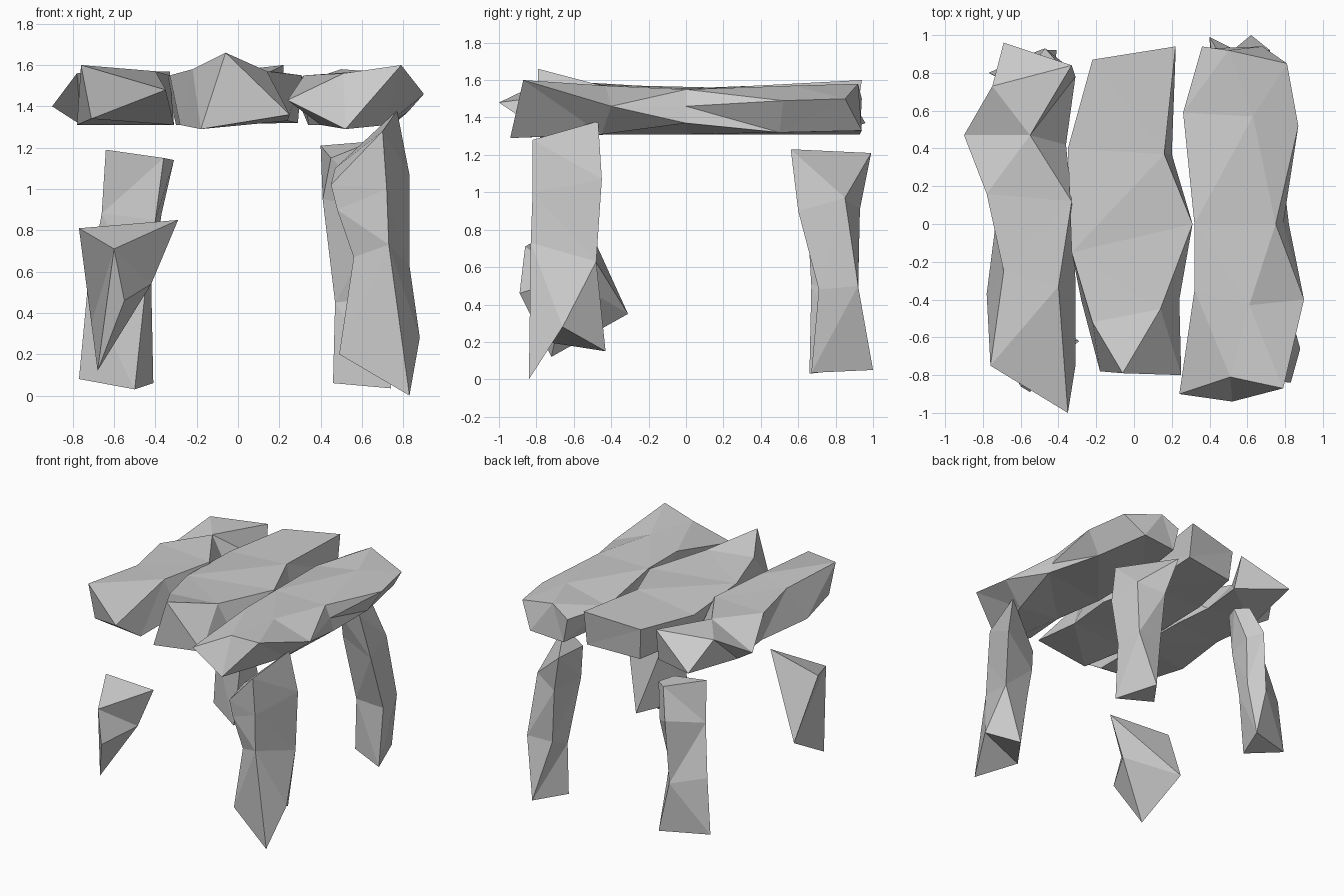
import bpy, bmesh


def finish(name, bm):
    bmesh.ops.remove_doubles(bm, verts=bm.verts, dist=0.001)
    bmesh.ops.triangulate(bm, faces=bm.faces)
    bmesh.ops.recalc_face_normals(bm, faces=bm.faces)
    mesh = bpy.data.meshes.new(name)
    bm.to_mesh(mesh)
    bm.free()
    bpy.context.collection.objects.link(bpy.data.objects.new(name, mesh))


def loft(name, *rings):
    """Rough-hewn timber: join matching corner rings and cap both ends."""
    bm = bmesh.new()
    loops = [[bm.verts.new(p) for p in ring] for ring in rings]
    n = len(loops[0])
    for a, b in zip(loops, loops[1:]):
        for i in range(n):
            j = (i + 1) % n
            bm.faces.new((a[i], a[j], b[j], b[i]))
    bm.faces.new(loops[0])
    bm.faces.new(loops[-1])
    finish(name, bm)


# Planks, front to back: corners run top left, top right, bottom right, bottom left
loft("left_plank",
     [(-.76, -.75, 1.60), (-.35, -1.0, 1.48), (-.31, -.75, 1.31), (-.71, -.74, 1.34)],
     [(-.69, -.25, 1.57), (-.40, -.33, 1.57), (-.31, -.30, 1.31), (-.78, -.37, 1.31)],
     [(-.78, .16, 1.56), (-.33, .12, 1.55), (-.33, .12, 1.32), (-.72, .10, 1.31)],
     [(-.90, .47, 1.40), (-.55, .47, 1.57), (-.36, .42, 1.32), (-.76, .45, 1.31)],
     [(-.75, .73, 1.56), (-.33, .84, 1.57), (-.31, .78, 1.31), (-.69, .96, 1.37)])

loft("middle_plank",
     [(-.06, -.79, 1.66), (-.06, -.79, 1.66), (.25, -.80, 1.36), (-.18, -.78, 1.29)],
     [(-.22, -.52, 1.58), (.14, -.45, 1.57), (.24, -.40, 1.33), (-.28, -.40, 1.31)],
     [(-.33, -.15, 1.55), (.31, .00, 1.55), (.29, .00, 1.32), (-.30, .00, 1.31)],
     [(-.35, .40, 1.52), (.16, .37, 1.57), (.20, .37, 1.32), (-.30, .40, 1.32)],
     [(-.22, .87, 1.55), (.22, .94, 1.60), (.22, .90, 1.33), (-.20, .85, 1.31)])

# The right plank has an extra corner along its outer edge
loft("right_plank",
     [(.24, -.90, 1.43), (.51, -.81, 1.56), (.79, -.87, 1.60), (.52, -.94, 1.29), (.52, -.94, 1.29)],
     [(.32, -.35, 1.55), (.61, -.43, 1.57), (.90, -.40, 1.46), (.72, -.45, 1.31), (.40, -.40, 1.31)],
     [(.32, .00, 1.55), (.75, .00, 1.55), (.79, .00, 1.46), (.82, .00, 1.37), (.34, .00, 1.31)],
     [(.26, .59, 1.50), (.63, .57, 1.57), (.87, .52, 1.49), (.76, .50, 1.32), (.34, .50, 1.31)],
     [(.36, .94, 1.50), (.50, .92, 1.58), (.81, .85, 1.50), (.68, .94, 1.33), (.40, .93, 1.31)])

# Legs, top to bottom: ends taper to three corners
loft("front_right_leg",
     [(.45, -.75, 1.02), (.70, -.82, 1.28), (.77, -.47, 1.38), (.47, -.60, 1.10)],
     [(.48, -.75, .90), (.72, -.82, 1.00), (.83, -.45, 1.07), (.52, -.55, .90)],
     [(.56, -.74, .67), (.73, -.83, .73), (.83, -.48, .63), (.58, -.53, .65)],
     [(.49, -.75, .20), (.83, -.84, .00), (.88, -.66, .28), (.73, -.43, .15)])

loft("back_right_leg",
     [(.45, .62, 1.15), (.65, .56, 1.23), (.40, .99, 1.21), (.40, .99, 1.21)],
     [(.41, .70, .95), (.72, .60, .90), (.68, .85, .97), (.48, .93, .91)],
     [(.47, .78, .45), (.75, .71, .48), (.72, .92, .50), (.51, .91, .50)],
     [(.46, .78, .06), (.74, .67, .035), (.62, 1.0, .05), (.62, 1.0, .05)])

loft("back_left_leg",
     [(-.64, .66, 1.19), (-.36, .66, 1.15), (-.31, .78, 1.14), (-.40, .85, 1.15)],
     [(-.66, .70, .88), (-.40, .65, .85), (-.37, .85, .88), (-.47, .93, .93)],
     [(-.73, .78, .50), (-.45, .67, .50), (-.42, .80, .54), (-.50, .92, .45)],
     [(-.77, .80, .08), (-.50, .66, .03), (-.41, .92, .06), (-.41, .92, .06)])

# Broken front left leg: a splintered fragment
bm = bmesh.new()
v = [bm.verts.new(p) for p in [
    (-.77, -.52, .81), (-.29, -.62, .85), (-.60, -.86, .71), (-.42, -.63, .54),
    (-.55, -.89, .46), (-.68, -.72, .12), (-.71, -.31, .35)]]
for f in ("012", "132", "234", "354", "365", "163", "061", "026", "245", "256"):
    bm.faces.new([v[int(c)] for c in f])
finish("broken_front_left_leg", bm)
